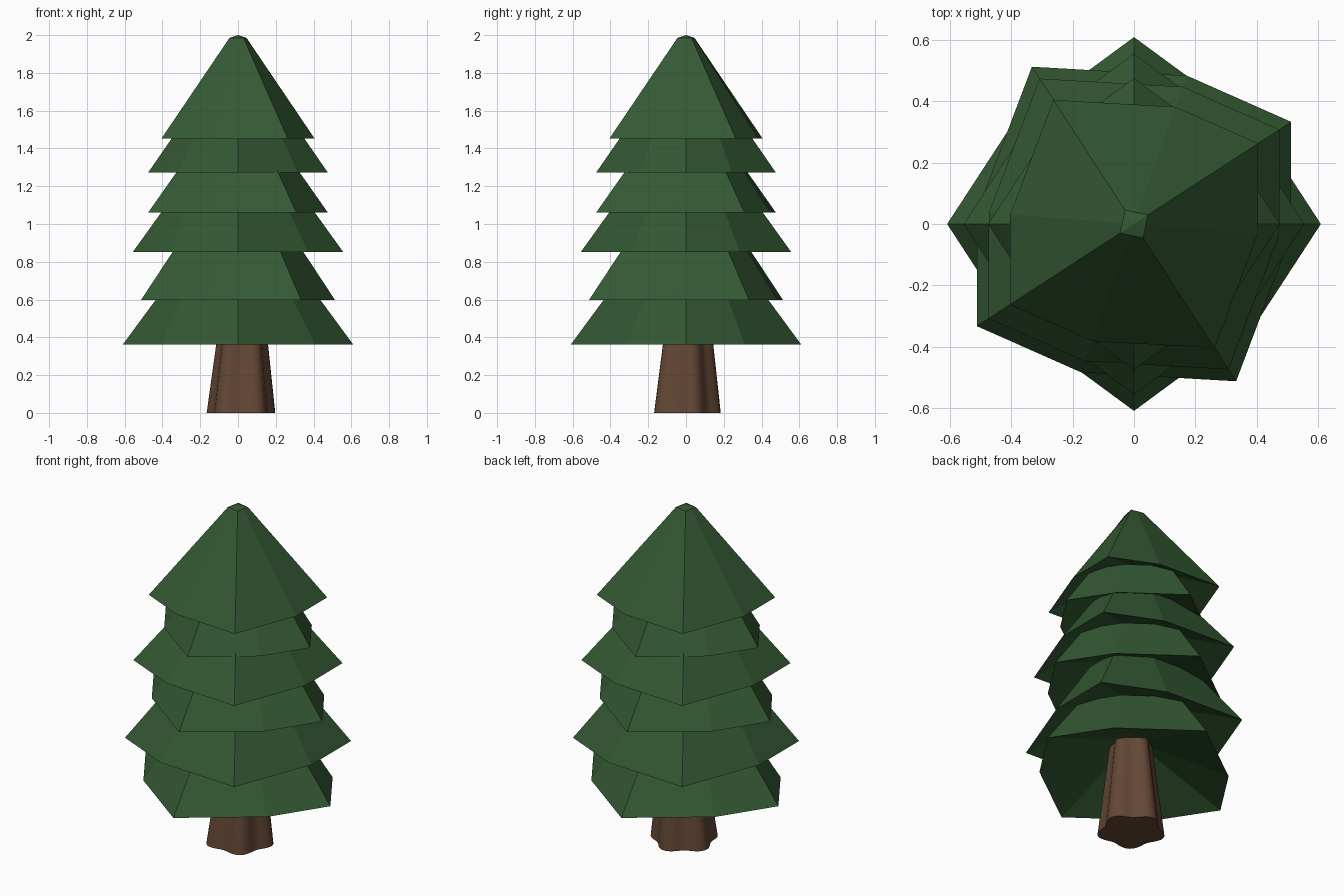
import bpy, bmesh, math

if "Cube" in bpy.data.objects:
    bpy.data.objects.remove(bpy.data.objects["Cube"])


def material(name, rgb):
    m = bpy.data.materials.new(name)
    m.diffuse_color = (*rgb, 1)
    m.use_nodes = True
    m.node_tree.nodes["Principled BSDF"].inputs["Base Color"].default_value = m.diffuse_color
    return m


def loft(name, rings, mat, apex=None, hollow=0):
    """Skin a stack of equal-length rings; hollow raises the middle of the underside."""
    bm = bmesh.new()
    rows = [[bm.verts.new(p) for p in ring] for ring in rings]
    n = len(rows[0])

    def fan(row, point):
        tip = bm.verts.new(point)
        for i in range(n):
            bm.faces.new((row[i], row[(i + 1) % n], tip))

    for a, b in zip(rows, rows[1:]):
        for i in range(n):
            j = (i + 1) % n
            bm.faces.new((a[i], a[j], b[j], b[i]))
    if hollow:
        fan(rows[0], (0, 0, rings[0][0][2] + hollow))
    else:
        bm.faces.new(rows[0][::-1])
    if apex:
        fan(rows[-1], apex)
    else:
        bm.faces.new(rows[-1])
    bmesh.ops.recalc_face_normals(bm, faces=bm.faces[:])
    me = bpy.data.meshes.new(name)
    bm.to_mesh(me)
    bm.free()
    ob = bpy.data.objects.new(name, me)
    bpy.context.collection.objects.link(ob)
    me.materials.append(mat)
    return ob


def branch_ring(r, z, turn, short=.84):
    """Four long corners with a shorter corner between each pair."""
    k = 37.4
    corners = [(0, 1), (k, short), (90, 1), (180 - k, short),
               (180, 1), (180 + k, short), (270, 1), (360 - k, short)]
    return [(r * s * math.cos(math.radians(a + turn)),
             r * s * math.sin(math.radians(a + turn)), z) for a, s in corners]


def trunk_ring(scale, z, cx, cy, n=60):
    """Gently five-lobed outline."""
    pts = []
    for i in range(n):
        t = 2 * math.pi * i / n
        r = scale * (.170 + .018 * math.cos(5 * (t - math.radians(17))))
        pts.append((cx + r * math.cos(t), cy + r * math.sin(t), z))
    return pts


green = material("needles", (.034, .1, .033))
brown = material("bark", (.125, .062, .035))

# Branch tiers: bottom radius, bottom z, radius at the tier above, its z, twist
tiers = [(.610, .362, .436, .598, 0),
         (.612, .598, .412, .853, 33),
         (.556, .853, .406, 1.062, 0),
         (.566, 1.062, .390, 1.272, 33),
         (.476, 1.272, .351, 1.453, 0),
         (.483, 1.453, .054, 1.985, 33)]
for i, (r0, z0, r1, z1, turn) in enumerate(tiers):
    last = i == len(tiers) - 1
    if not last:
        # continue the slope up into the hollow of the tier above
        r1, z1 = r1 + (r1 - r0) / (z1 - z0) * .08, z1 + .08
    loft(f"branch_tier_{i + 1}",
         [branch_ring(r0, z0, turn),
          branch_ring(r1, z1, turn, .713 if last else .84)],
         green, (0, 0, 2) if last else None, hollow=.21)

# Trunk
trunk = loft("trunk", [trunk_ring(1, 0, .015, -.004),
                       trunk_ring(.61, .58, .025, .006)], brown)
bpy.context.view_layer.objects.active = trunk
trunk.select_set(True)
bpy.ops.object.shade_smooth_by_angle(angle=math.radians(35))
